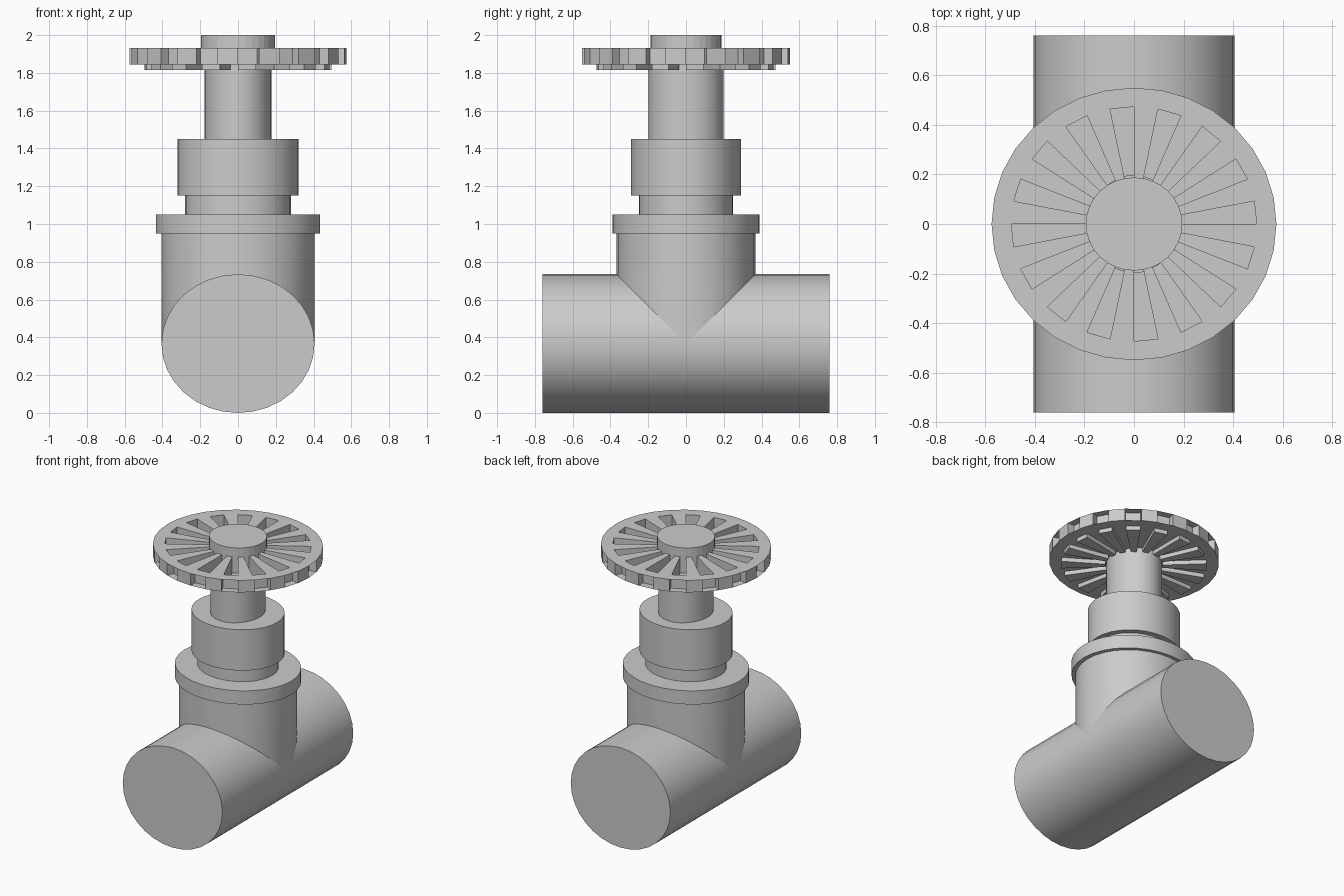
import bpy, bmesh, math

if "Cube" in bpy.data.objects:
    bpy.data.objects.remove(bpy.data.objects["Cube"])

N = 32


def pt(rx, ry, i, z):
    a = 2 * math.pi * i / N
    return (rx * math.cos(a), ry * math.sin(a), z)


def finish(bm, name, smooth=True):
    bmesh.ops.remove_doubles(bm, verts=bm.verts, dist=1e-5)
    bmesh.ops.recalc_face_normals(bm, faces=bm.faces)
    me = bpy.data.meshes.new(name)
    bm.to_mesh(me)
    bm.free()
    ob = bpy.data.objects.new(name, me)
    bpy.context.collection.objects.link(ob)
    if smooth:
        bpy.ops.object.select_all(action='DESELECT')
        ob.select_set(True)
        bpy.context.view_layer.objects.active = ob
        bpy.ops.object.shade_smooth_by_angle(angle=math.radians(30))
    return ob


def face(bm, *pts):
    bm.faces.new([bm.verts.new(p) for p in pts])


def tube(name, rx, ry, z0, z1, miter=False):
    """Upright elliptical cylinder; miter makes a saddle-shaped open lower end."""
    bm = bmesh.new()
    low = [pt(rx, ry, i, z0) for i in range(N)]
    if miter:
        low = [(x, y, z + abs(y)) for x, y, z in low]
    high = [pt(rx, ry, i, z1) for i in range(N)]
    for i in range(N):
        j = (i + 1) % N
        face(bm, low[i], low[j], high[j], high[i])
    face(bm, *high)
    if not miter:
        face(bm, *low[::-1])
    return finish(bm, name)


# Horizontal pipe along y
RX, RY = 0.405, 0.367
pipe = tube("main_pipe", RX, RY, -0.76, 0.76)
pipe.rotation_euler = (math.pi / 2, 0, 0)
pipe.location.z = RY

# Upright branch and bonnet stack
tube("branch_pipe", RX, RY, RY, 0.95, miter=True)
tube("flange", 0.435, 0.39, 0.95, 1.05)
tube("neck", 0.28, 0.25, 1.05, 1.15)
tube("packing_nut", 0.32, 0.29, 1.15, 1.45)
tube("stem", 0.177, 0.198, 1.45, 1.845)

# Handwheel: alternate segments have sunken slots and side pockets
ZT, ZB, ZS, ZC = 1.933, 1.845, 1.815, 2.0
OUT, POC, SLOT, HUB = (0.575, 0.55), (0.52, 0.497), (0.495, 0.473), (0.195, 0.188)
bm = bmesh.new()


def strip(i, r0, z0, r1, z1):
    face(bm, pt(*r0, i, z0), pt(*r0, i + 1, z0), pt(*r1, i + 1, z1), pt(*r1, i, z1))


for i in range(N):
    strip(i, OUT, ZT, SLOT, ZT)
    strip(i, OUT, ZB, SLOT, ZB)
    strip(i, HUB, ZT, HUB, ZC)
    if i % 2:
        # solid spoke and grip
        strip(i, OUT, ZB, OUT, ZT)
        strip(i, SLOT, ZT, HUB, ZT)
        strip(i, SLOT, ZB, HUB, ZB)
    else:
        # slot tray that drops below the wheel
        strip(i, SLOT, ZS, HUB, ZS)
        strip(i, SLOT, ZT, SLOT, ZS)
        strip(i, HUB, ZT, HUB, ZS)
        # pocket in the rim
        strip(i, POC, ZB, POC, ZT)
        for k in (i, i + 1):
            face(bm, pt(*SLOT, k, ZT), pt(*SLOT, k, ZS), pt(*HUB, k, ZS), pt(*HUB, k, ZT))
            face(bm, pt(*OUT, k, ZT), pt(*OUT, k, ZB), pt(*POC, k, ZB), pt(*POC, k, ZT))
face(bm, *[pt(*HUB, i, ZC) for i in range(N)])
face(bm, *[pt(*HUB, i, ZB) for i in range(N)])
finish(bm, "handwheel", smooth=False)
